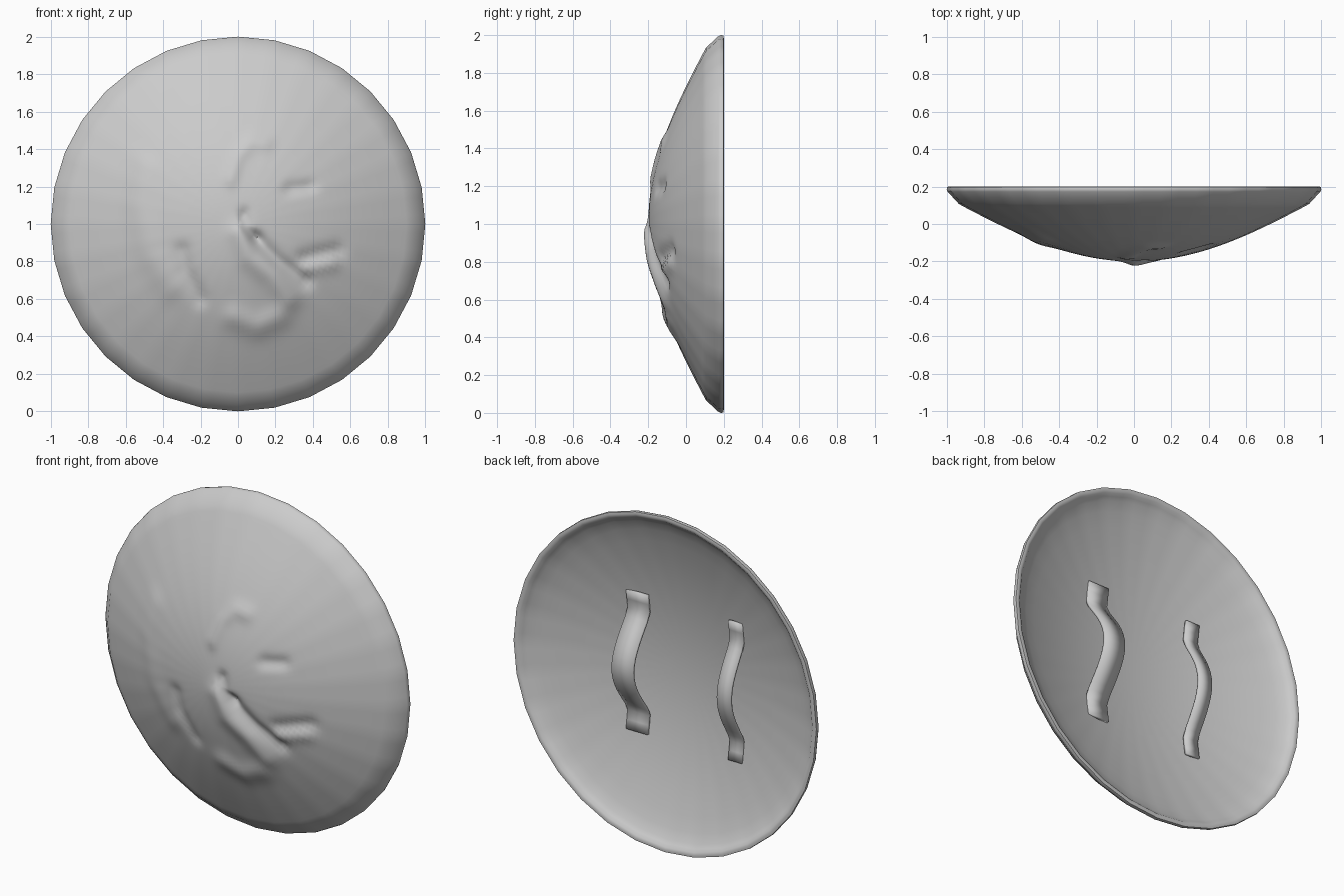
import bpy, bmesh, math
from mathutils import Vector

if "Cube" in bpy.data.objects:
    bpy.data.objects.remove(bpy.data.objects["Cube"])

SIDES, SUB = 32, 4
N = SIDES * SUB


def front_y(r):
    return -0.2 + 0.42 * r * r - 0.08 * r ** 4


def inner_y(r):
    return -0.015 + 0.2 * r * r


# Worn relief on the front: (points as x, z), half width, height (negative = groove)
STROKES = [
    ([(-0.04, 1.24), (0.0, 1.36), (0.07, 1.44), (0.14, 1.43)], 0.04, 0.014),
    ([(0.28, 1.19), (0.38, 1.20)], 0.035, -0.018),
    ([(0.03, 1.05), (0.05, 0.97), (0.1, 0.93)], 0.03, -0.02),
    ([(0.01, 0.95), (0.06, 0.82), (0.18, 0.72), (0.27, 0.6)], 0.06, 0.025),
    ([(0.1, 0.92), (0.22, 0.8), (0.36, 0.7)], 0.04, -0.025),
    ([(0.36, 0.82), (0.53, 0.86)], 0.04, -0.02),
    ([(0.36, 0.76), (0.5, 0.79)], 0.04, 0.015),
    ([(-0.3, 0.86), (-0.28, 0.75), (-0.2, 0.6)], 0.04, -0.018),
    ([(-0.02, 0.5), (0.1, 0.45), (0.22, 0.5)], 0.06, 0.02),
    ([(-0.5, 1.3), (-0.53, 1.1), (-0.48, 0.85), (-0.36, 0.66)], 0.07, 0.012),
]


def seg_dist(p, a, b):
    d = b - a
    t = max(0, min(1, (p - a).dot(d) / d.length_squared))
    return (p - a - d * t).length


def relief(x, z):
    p, h = Vector((x, z)), 0
    for pts, w, amp in STROKES:
        v = [Vector(q) for q in pts]
        d = min(seg_dist(p, a, b) for a, b in zip(v, v[1:]))
        h += amp * math.exp(-(d / w) ** 2)
    return h


def make_object(name, bm, angle):
    bmesh.ops.recalc_face_normals(bm, faces=bm.faces)
    me = bpy.data.meshes.new(name)
    bm.to_mesh(me)
    bm.free()
    ob = bpy.data.objects.new(name, me)
    bpy.context.collection.objects.link(ob)
    bpy.ops.object.select_all(action='DESELECT')
    ob.select_set(True)
    bpy.context.view_layer.objects.active = ob
    bpy.ops.object.shade_smooth_by_angle(angle=math.radians(angle))
    return ob


# Shield dish: front bowl, rim and hollow back in one closed lathe
front = [(i * 0.025, front_y(i * 0.025)) for i in range(1, 37)]
rim = [(0.935, 0.107), (0.965, 0.14), (0.995, 0.172), (1.0, 0.185), (0.998, 0.198),
       (0.985, 0.2), (0.97, 0.195), (0.955, 0.18), (0.935, 0.165)]
back = [(r, inner_y(r)) for r in (0.88, 0.8, 0.7, 0.6, 0.5, 0.4, 0.3, 0.2, 0.1)]
profile = front + rim + back
bm = bmesh.new()
rings = []
for k, (r, y) in enumerate(profile):
    ring = []
    for i in range(N):
        a = 2 * math.pi * i / N
        # keep the coarse polygon outline
        off = (i % SUB) * 2 * math.pi / N - math.pi / SIDES
        q = r * math.cos(math.pi / SIDES) / math.cos(off)
        x, z = q * math.sin(a), 1 + q * math.cos(a)
        ring.append(bm.verts.new((x, y - (relief(x, z) if k < len(front) else 0), z)))
    rings.append(ring)
for A, B in zip(rings, rings[1:]):
    for i in range(N):
        j = (i + 1) % N
        bm.faces.new((A[i], A[j], B[j], B[i]))
for ring, y in ((rings[0], front_y(0) - relief(0, 1)), (rings[-1], inner_y(0))):
    c = bm.verts.new((0, y, 1))
    for i in range(N):
        bm.faces.new((ring[i], ring[(i + 1) % N], c))
make_object("shield_dish", bm, 40)


# Handles: bent straps with flat end plates on the hollow back
def handle(name, x, width, peak):
    half = [(dz, inner_y(math.hypot(x, dz)) + 0.008) for dz in (0.415, 0.36, 0.305)]
    base = half[-1][1]
    for i in range(1, 9):
        t = i / 8
        half.append((0.295 * (1 - t), base + (peak - base) * math.sin(t * math.pi / 2) ** 1.15))
    path = half + [(-dz, y) for dz, y in half[-2::-1]]
    bm = bmesh.new()
    rows = [[bm.verts.new((x + s * width / 2, y, 1 + dz)) for s in (-1, 1)] for dz, y in path]
    for a, b in zip(rows, rows[1:]):
        bm.faces.new((a[0], a[1], b[1], b[0]))
    ob = make_object(name, bm, 35)
    m = ob.modifiers.new("thickness", 'SOLIDIFY')
    m.thickness = 0.016
    m.offset = 0


handle("arm_strap", 0.29, 0.14, 0.18)
handle("hand_grip", -0.365, 0.09, 0.16)
